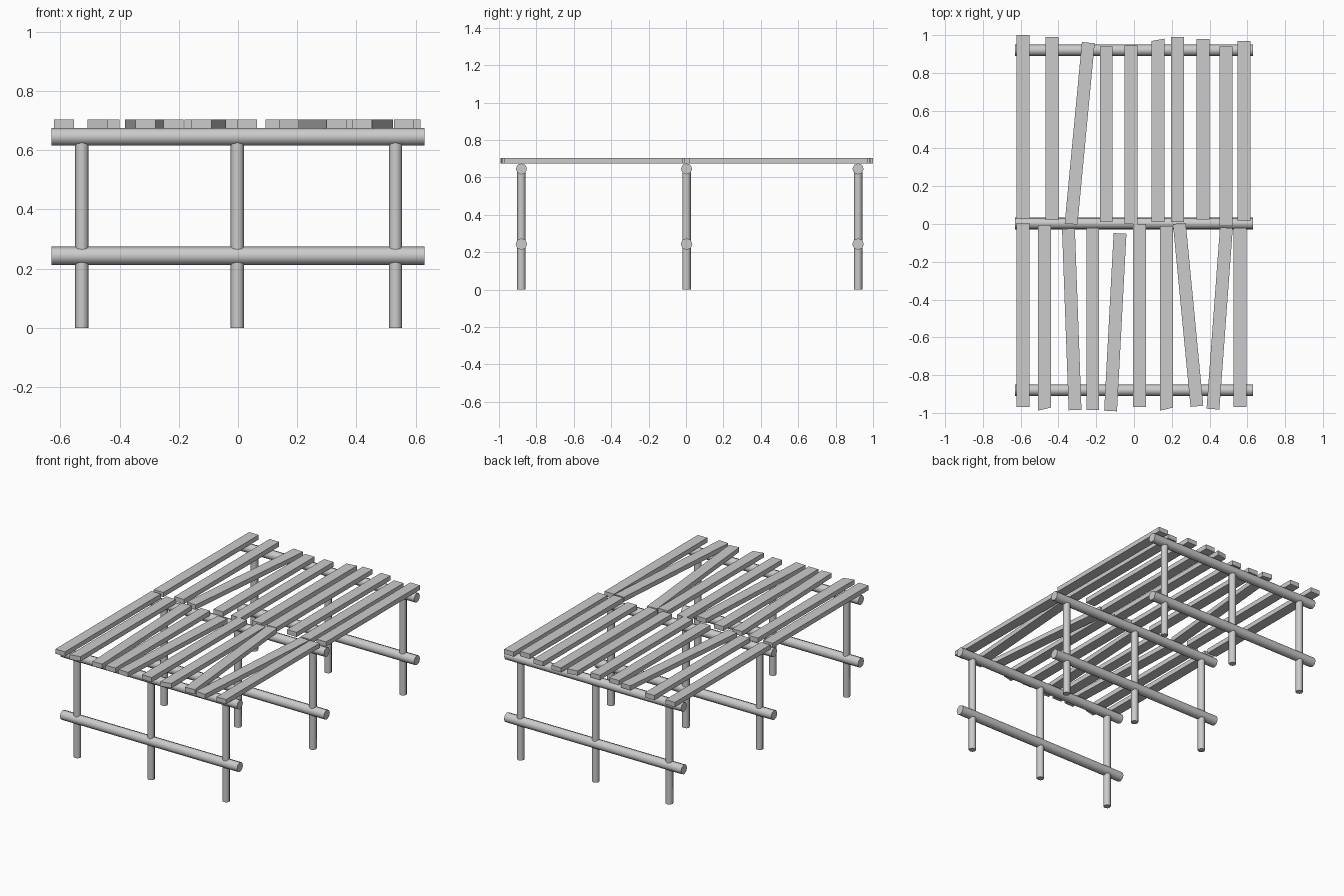
import bpy, bmesh, math
from mathutils import Vector

if "Cube" in bpy.data.objects:
    bpy.data.objects.remove(bpy.data.objects["Cube"])


def finish(bm, name):
    bmesh.ops.recalc_face_normals(bm, faces=bm.faces)
    mesh = bpy.data.meshes.new(name)
    bm.to_mesh(mesh)
    bm.free()
    ob = bpy.data.objects.new(name, mesh)
    bpy.context.collection.objects.link(ob)
    bpy.context.view_layer.objects.active = ob
    ob.select_set(True)
    bpy.ops.object.shade_smooth_by_angle(angle=math.radians(50))
    ob.select_set(False)
    return ob


def pole(name, a, b, r):
    """Eight-sided round pole from a to b."""
    a, b = Vector(a), Vector(b)
    bm = bmesh.new()
    bmesh.ops.create_cone(bm, cap_ends=True, segments=8, radius1=r, radius2=r,
                          depth=(b - a).length)
    ob = finish(bm, name)
    ob.location = (a + b) / 2
    ob.rotation_euler = (b - a).to_track_quat('Z', 'Y').to_euler()
    return ob


def plank(name, x0, y0, x1, y1, skew=0.0, w=0.034, z0=0.673, z1=0.703):
    """Flat slat from (x0, y0) to (x1, y1); skew cuts the outer end at a slant."""
    p, q = Vector((x0, y0, 0)), Vector((x1, y1, 0))
    d = (q - p).normalized()
    side = Vector((abs(d.y), -d.x * math.copysign(1, d.y), 0)) * w
    s = Vector((0, skew, 0))
    bm = bmesh.new()
    face = bm.faces.new([bm.verts.new(v + Vector((0, 0, z0))) for v in
                         (p - side, p + side, q + side + s, q - side - s)])
    ext = bmesh.ops.extrude_face_region(bm, geom=[face])
    new = [v for v in ext['geom'] if isinstance(v, bmesh.types.BMVert)]
    bmesh.ops.translate(bm, verts=new, vec=(0, 0, z1 - z0))
    return finish(bm, name)


# Three trestle frames: posts and two rails each
for label, y in (("front", -0.88), ("middle", 0.003), ("back", 0.92)):
    for i, x in enumerate((-0.527, -0.002, 0.532)):
        pole(f"{label}_post_{i + 1}", (x, y, 0), (x, y, 0.65), 0.0225)
    pole(f"{label}_lower_rail", (-0.63, y, 0.243), (0.63, y, 0.243), 0.031)
    pole(f"{label}_upper_rail", (-0.63, y, 0.645), (0.63, y, 0.645), 0.03)

# Back row of slats: inner x, inner y, outer x, outer y, end slant
back = [(-.587, .03, -.587, 1.0), (-.434, .02, -.434, .99),
        (-.333, 0, -.242, .96), (-.147, .01, -.147, .94),
        (-.015, 0, -.015, .945), (.127, .01, .127, .975, .006),
        (.23, .01, .23, .99), (.365, .025, .365, .98),
        (.487, -.01, .487, .94), (.582, .015, .582, .97)]
# Front row of slats
front = [(-.587, .005, -.587, -.97), (-.474, -.005, -.474, -.98, .008),
         (-.347, -.025, -.312, -.985), (-.218, -.02, -.218, -.985),
         (-.074, -.05, -.124, -.99), (.03, 0, .03, -.97),
         (.172, -.01, .172, -.98, .008), (.24, .003, .333, -.965),
         (.489, -.02, .418, -.98), (.561, -.02, .561, -.97)]
for label, rows in (("back", back), ("front", front)):
    for i, row in enumerate(rows):
        plank(f"{label}_slat_{i + 1}", *row)
